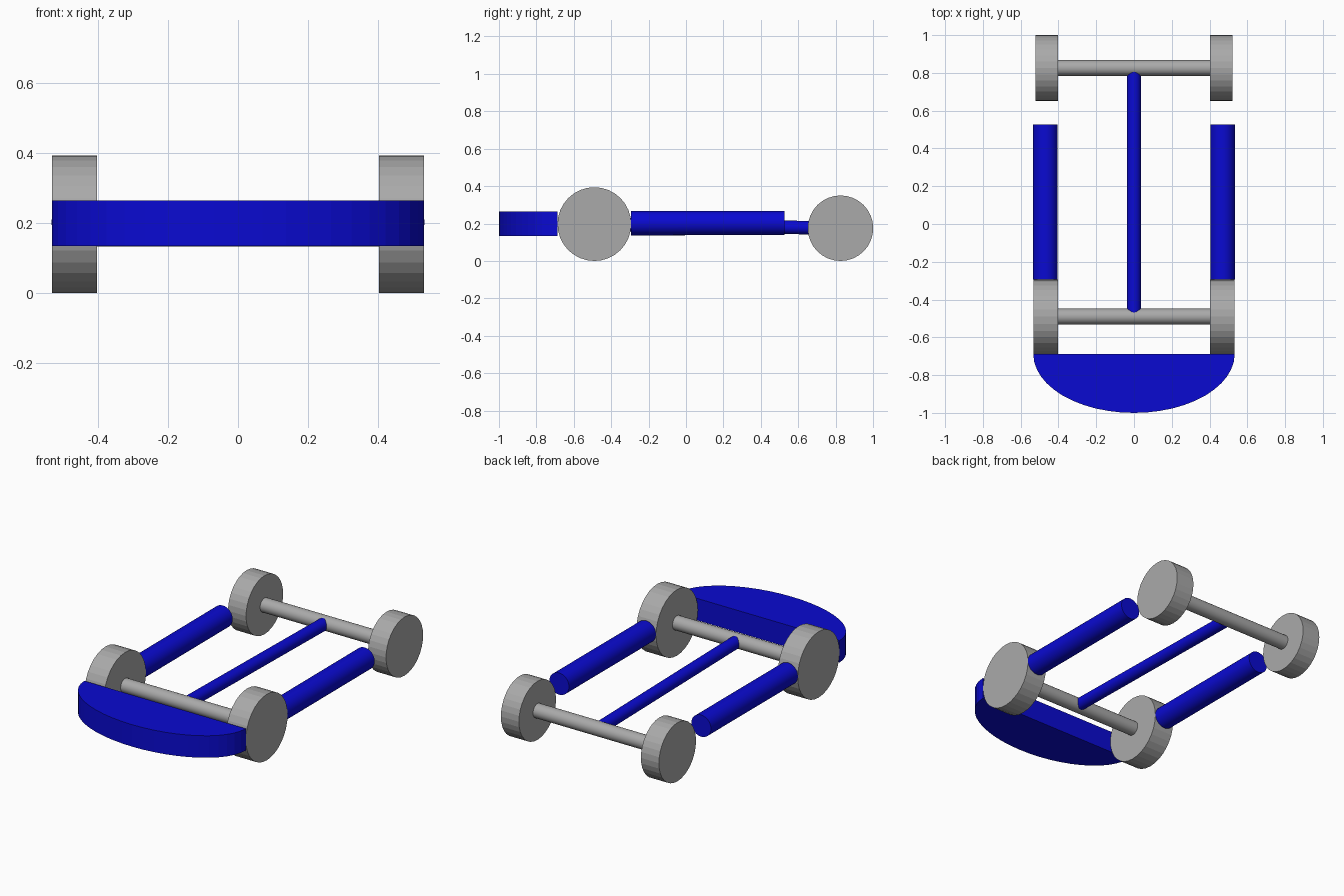
import bpy, bmesh, math
from mathutils import Vector

if "Cube" in bpy.data.objects:
    bpy.data.objects.remove(bpy.data.objects["Cube"])


def material(name, rgb):
    m = bpy.data.materials.new(name)
    m.diffuse_color = (*rgb, 1)
    m.use_nodes = True
    m.node_tree.nodes["Principled BSDF"].inputs["Base Color"].default_value = m.diffuse_color
    return m


GREY = material("grey", (0.4, 0.4, 0.4))
BLUE = material("blue", (0.003, 0.003, 0.64))


def rod(name, a, b, radius, mat, sides=32, smooth=False):
    """Capped cylinder running from point a to point b."""
    a, b = Vector(a), Vector(b)
    bpy.ops.mesh.primitive_cylinder_add(vertices=sides, radius=radius,
                                        depth=(b - a).length, location=(a + b) / 2)
    o = bpy.context.object
    o.name = name
    o.rotation_euler = (b - a).to_track_quat('Z', 'Y').to_euler()
    o.data.materials.append(mat)
    if smooth:
        bpy.ops.object.shade_smooth_by_angle(angle=math.radians(35))
    return o


# Wheels and axles: name, y, wheel radius, outer x
for name, y, r, outer in (("front", -0.49, 0.197, 0.533), ("rear", 0.826, 0.175, 0.522)):
    for side, s in (("left", -1), ("right", 1)):
        rod(f"{name}_wheel_{side}", (s * 0.403, y, r), (s * outer, y, r), r, GREY)
    rod(f"{name}_axle", (-0.41, y, r), (0.41, y, r), 0.042, GREY, smooth=True)

# Side rails behind the front wheels
for side, s in (("left", -1), ("right", 1)):
    rod(f"side_rail_{side}", (s * 0.469, -0.293, 0.202), (s * 0.469, 0.527, 0.203),
        0.065, BLUE, smooth=True)

# Central spine joining the axles
rod("spine", (0, -0.49, 0.197), (0, 0.826, 0.175), 0.036, BLUE, smooth=True)

# Half-ellipse front bumper
bm = bmesh.new()
N = 24
arc = [bm.verts.new((0.533 * math.cos(t), -0.688 - 0.312 * math.sin(t), 0.134))
       for t in (math.pi * i / N for i in range(N + 1))]
base = bm.faces.new(arc)
top = bmesh.ops.extrude_face_region(bm, geom=[base])
bmesh.ops.translate(bm, vec=(0, 0, 0.131),
                    verts=[g for g in top["geom"] if isinstance(g, bmesh.types.BMVert)])
bmesh.ops.recalc_face_normals(bm, faces=bm.faces)
mesh = bpy.data.meshes.new("front_bumper")
bm.to_mesh(mesh)
bm.free()
mesh.materials.append(BLUE)
bpy.context.collection.objects.link(bpy.data.objects.new("front_bumper", mesh))
